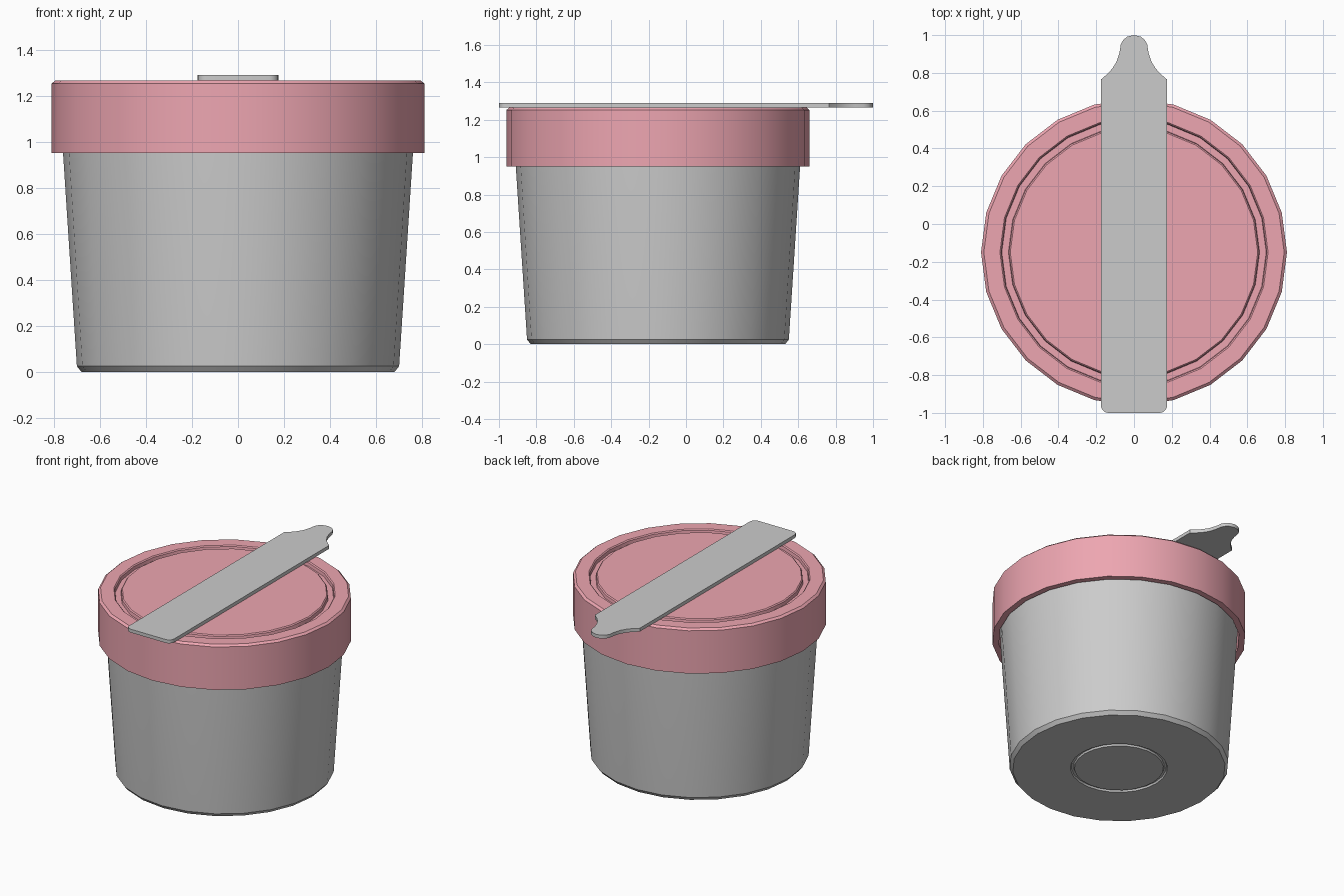
import bpy, bmesh, math

if "Cube" in bpy.data.objects:
    bpy.data.objects.remove(bpy.data.objects["Cube"])

SIDES = 24
CY = -0.15  # the tub sits off centre because the strip overhangs


def finish(bm, name, material=None):
    bmesh.ops.remove_doubles(bm, verts=bm.verts, dist=1e-5)
    bmesh.ops.recalc_face_normals(bm, faces=bm.faces)
    mesh = bpy.data.meshes.new(name)
    bm.to_mesh(mesh)
    bm.free()
    obj = bpy.data.objects.new(name, mesh)
    bpy.context.collection.objects.link(obj)
    if material:
        mesh.materials.append(material)
    bpy.ops.object.select_all(action='DESELECT')
    obj.select_set(True)
    bpy.context.view_layer.objects.active = obj
    bpy.ops.object.shade_smooth_by_angle(angle=math.radians(30))
    return obj


def lathe(name, profile, material=None):
    """Revolve a (radius, z) profile around the tub axis."""
    bm = bmesh.new()
    verts = [bm.verts.new((r, CY, z)) for r, z in profile]
    edges = [bm.edges.new(pair) for pair in zip(verts, verts[1:])]
    bmesh.ops.spin(bm, geom=verts + edges, cent=(0, CY, 0), axis=(0, 0, 1),
                   angle=math.tau, steps=SIDES, use_merge=True)
    return finish(bm, name, material)


red = bpy.data.materials.new("lid_red")
red.diffuse_color = (0.85, 0.38, 0.44, 1)
red.use_nodes = True
red.node_tree.nodes["Principled BSDF"].inputs["Base Color"].default_value = red.diffuse_color

# Tapered hollow tub with a shallow ring groove underneath
lathe("tub", [(0, 0), (0.285, 0), (0.29, 0.012), (0.305, 0.012), (0.31, 0),
              (0.68, 0), (0.70, 0.025), (0.76, 0.95), (0.765, 1.2),
              (0.735, 1.2), (0.67, 0.04), (0, 0.04)])

# Lid with bevelled rim, ring groove on top and hollow skirt
lathe("lid", [(0, 1.265), (0.655, 1.265), (0.662, 1.258), (0.665, 1.235),
              (0.70, 1.235), (0.703, 1.258), (0.71, 1.265), (0.795, 1.265),
              (0.81, 1.252), (0.81, 0.95), (0.77, 0.95), (0.77, 1.21),
              (0, 1.21)], red)

# Flat strip: right half outline, mirrored, then extruded
half = [(0.175 - 0.04 + 0.04 * math.sin(a), -0.96 - 0.04 * math.cos(a))
        for a in (math.radians(d) for d in range(0, 91, 18))]
half += [(0.175, 0.765), (0.14, 0.795), (0.115, 0.823), (0.092, 0.86),
         (0.077, 0.905), (0.070, 0.95), (0.057, 0.975), (0.035, 0.992)]
outline = half + [(0, 1)] + [(-x, y) for x, y in reversed(half)]
bm = bmesh.new()
face = bm.faces.new([bm.verts.new((x, y, 1.266)) for x, y in outline])
top = bmesh.ops.extrude_face_region(bm, geom=[face])["geom"]
bmesh.ops.translate(bm, vec=(0, 0, 0.024),
                    verts=[v for v in top if isinstance(v, bmesh.types.BMVert)])
finish(bm, "strip")
